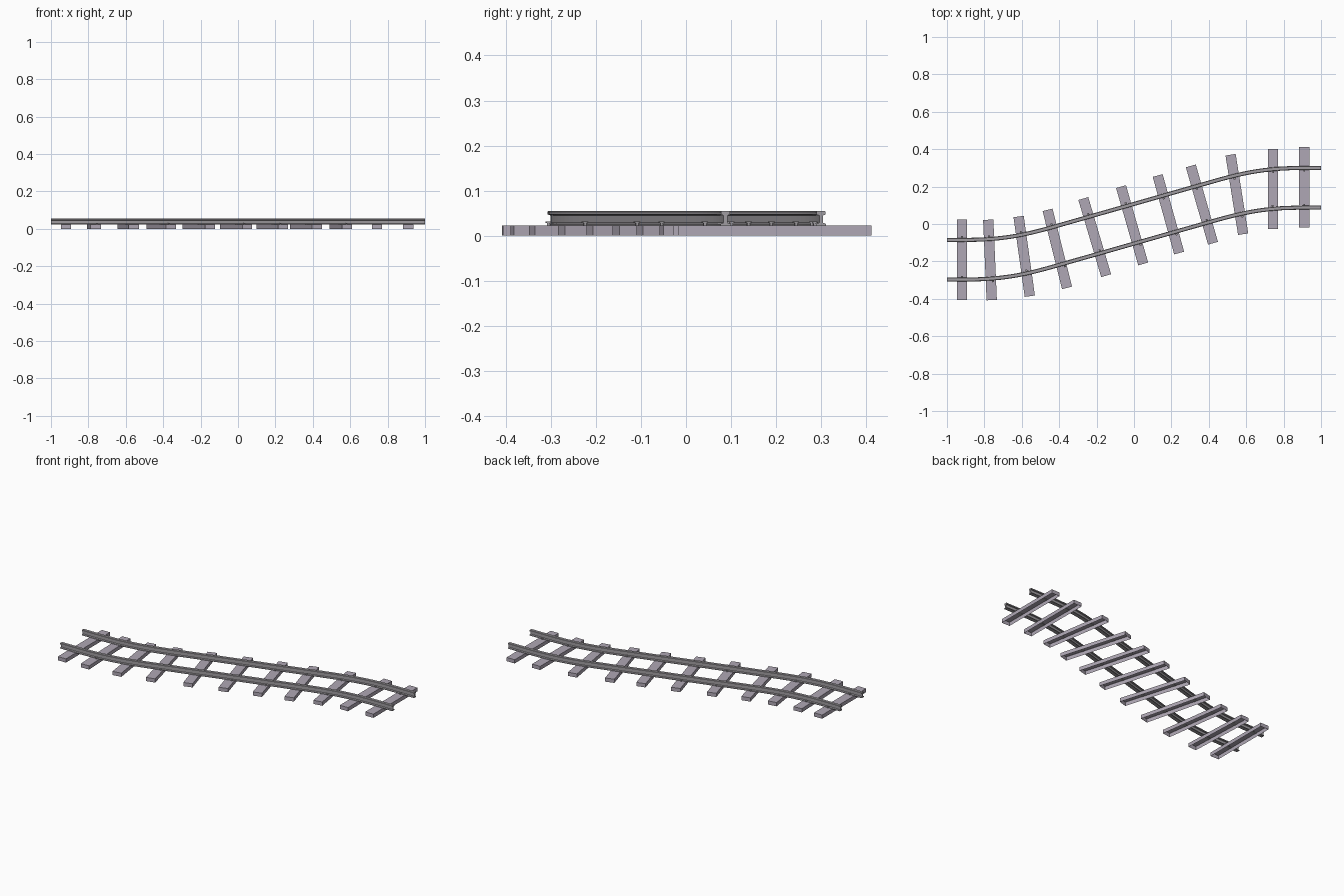
import bpy, bmesh, math
from mathutils import Matrix, Vector

if "Cube" in bpy.data.objects:
    bpy.data.objects.remove(bpy.data.objects["Cube"])


def material(name, rgb):
    m = bpy.data.materials.new(name)
    m.diffuse_color = (*rgb, 1)
    m.use_nodes = True
    m.node_tree.nodes["Principled BSDF"].inputs["Base Color"].default_value = m.diffuse_color
    return m


TIE = material("pale mauve grey", (0.43, 0.39, 0.46))
RAIL = material("steel grey", (0.35, 0.335, 0.355))


def make_object(name, bm, mat):
    me = bpy.data.meshes.new(name)
    bm.to_mesh(me)
    bm.free()
    me.materials.append(mat)
    ob = bpy.data.objects.new(name, me)
    bpy.context.collection.objects.link(ob)
    return ob


def slope(x):
    # flat ends easing into a straight diagonal middle
    t = min(max((0.95 - abs(x)) / 0.55, 0), 1)
    return 0.285 * t * t * (3 - 2 * t)


# Centre line of the track, integrated from the slope
N = 48
path = []
y = -0.191
for i in range(N + 1):
    x = -1 + 2 * i / N
    path.append((x, y))
    y += slope(x + 1 / N) * 2 / N


def track_y(x):
    f = min(max((x + 1) / 2 * N, 0), N - 1e-6)
    i = int(f)
    return path[i][1] + (path[i + 1][1] - path[i][1]) * (f - i)


# Rails: an I-shaped section swept along the centre line
half = [(0.011, 0.022), (0.011, 0.026), (0.004, 0.029), (0.004, 0.045),
        (0.010, 0.047), (0.010, 0.053), (0.008, 0.055)]
section = half + [(-w, z) for w, z in reversed(half)]
GAUGE = 0.106
for name, side in (("left_rail", 1), ("right_rail", -1)):
    bm = bmesh.new()
    rings = []
    for x, y in path:
        a = math.atan(slope(x))
        rings.append([bm.verts.new((x - w * math.sin(a), y + side * GAUGE + w * math.cos(a), z))
                      for w, z in section])
    n = len(section)
    for r, s in zip(rings, rings[1:]):
        for k in range(n):
            bm.faces.new((r[k], r[(k + 1) % n], s[(k + 1) % n], s[k]))
    bm.faces.new(rings[0])
    bm.faces.new(rings[-1])
    bmesh.ops.recalc_face_normals(bm, faces=bm.faces)
    make_object(name, bm, RAIL)

# Ties: boxes with open undersides (x, y, tilt in degrees)
ties = [(-0.92, -0.19, 0), (-0.77, -0.192, 2.5), (-0.587, -0.173, 8), (-0.41, -0.133, 14),
        (-0.21, -0.07, 16.5), (-0.01, -0.007, 16), (0.184, 0.052, 15.5), (0.363, 0.104, 16),
        (0.55, 0.158, 9), (0.743, 0.187, 0), (0.91, 0.197, 0)]
for i, (x, y, deg) in enumerate(ties):
    bm = bmesh.new()
    bmesh.ops.create_cube(bm, size=1)
    bottom = [f for f in bm.faces if f.normal.z < -0.5]
    bmesh.ops.delete(bm, geom=bottom, context='FACES_ONLY')
    bm.transform(Matrix.Translation((x, y, 0.0115)) @ Matrix.Rotation(math.radians(deg), 4, 'Z')
                 @ Matrix.Diagonal((0.055, 0.43, 0.023, 1)))
    make_object(f"tie_{i + 1}", bm, TIE)

# Spikes: small shank and head beside the rail foot
spike_bm = bmesh.new()


def spike(x, rail, side):
    a = math.atan(slope(x))
    base = Vector((x, track_y(x) + rail * GAUGE, 0))
    base += side * 0.014 * Vector((-math.sin(a), math.cos(a), 0))
    for size, z in (((0.006, 0.006, 0.008), 0.025), ((0.010, 0.012, 0.003), 0.030)):
        bmesh.ops.create_cube(spike_bm, size=1, matrix=Matrix.Translation(base + Vector((0, 0, z)))
                              @ Matrix.Rotation(a, 4, 'Z') @ Matrix.Diagonal((*size, 1)))


for i, (x, y, deg) in enumerate(ties):
    lean = math.tan(math.radians(deg)) * GAUGE
    spike(x - lean, 1, 1 if i < 6 else -1)
    if i in (1, 3, 5, 6, 8):
        spike(x + lean + 0.01, -1, -1)
    else:
        spike(x + lean, -1, 1)
make_object("spikes", spike_bm, RAIL)
